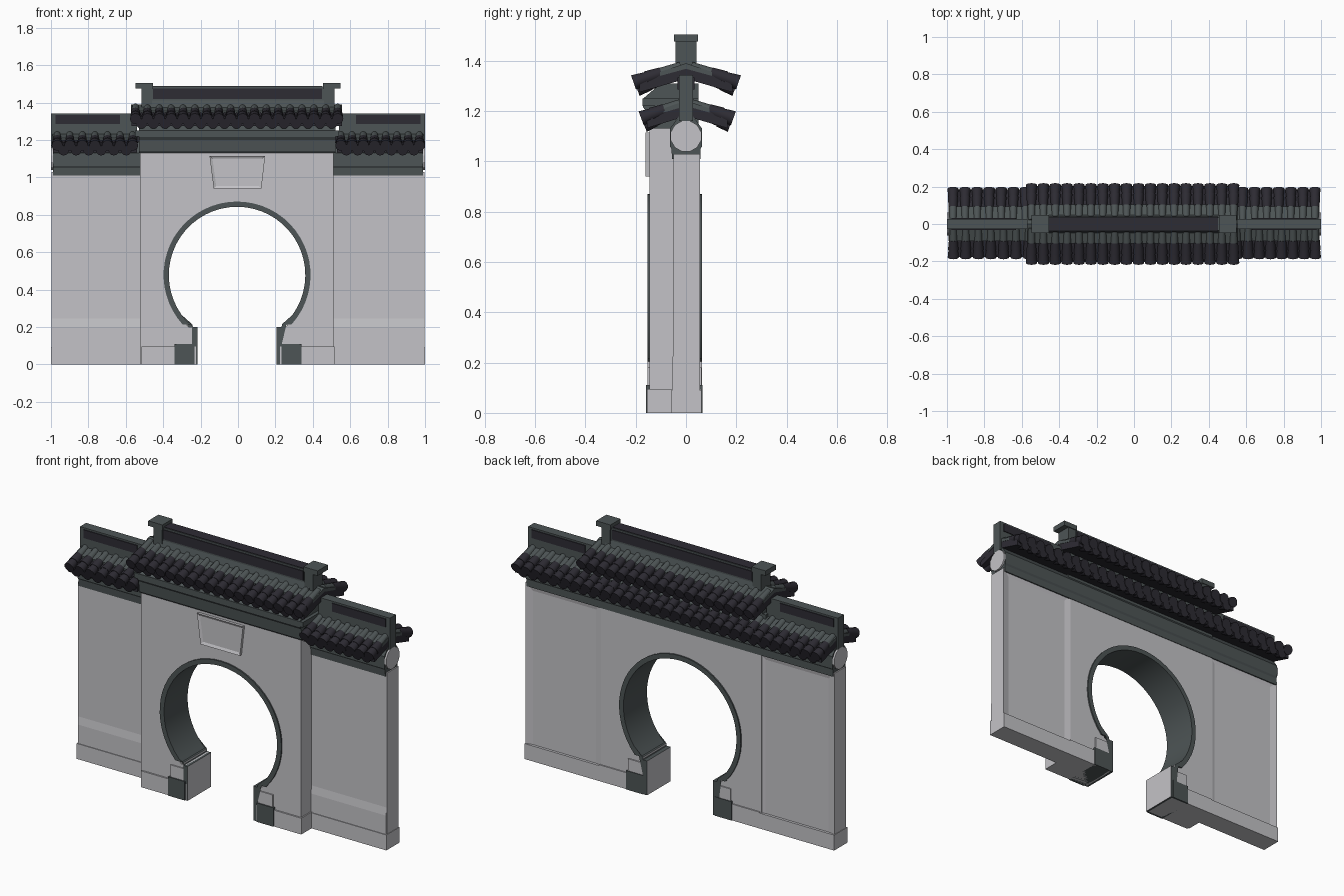
import bpy, bmesh, math
from mathutils import Matrix, Vector

if "Cube" in bpy.data.objects:
    bpy.data.objects.remove(bpy.data.objects["Cube"])


def material(name, rgb):
    m = bpy.data.materials.new(name)
    m.diffuse_color = (*rgb, 1)
    m.use_nodes = True
    m.node_tree.nodes["Principled BSDF"].inputs["Base Color"].default_value = m.diffuse_color
    return m


PLASTER = material("white_plaster", (0.55, 0.545, 0.57))
STONE = material("grey_stone", (0.075, 0.09, 0.092))
TILE = material("dark_tile", (0.027, 0.025, 0.034))


def finish(name, bm, mats, smooth=False):
    bmesh.ops.recalc_face_normals(bm, faces=bm.faces)
    me = bpy.data.meshes.new(name)
    bm.to_mesh(me)
    bm.free()
    for m in mats:
        me.materials.append(m)
    ob = bpy.data.objects.new(name, me)
    bpy.context.collection.objects.link(ob)
    if smooth:
        bpy.ops.object.select_all(action='DESELECT')
        ob.select_set(True)
        bpy.context.view_layer.objects.active = ob
        bpy.ops.object.shade_smooth_by_angle(angle=math.radians(40))
    return ob


def add_prism(bm, pts, axis, a, b, mi=0):
    """Extrude a 2D outline along x (points are y,z) or along y (points are x,z)."""
    def at(p, t):
        return (t, p[0], p[1]) if axis == 'x' else (p[0], t, p[1])
    A = [bm.verts.new(at(p, a)) for p in pts]
    B = [bm.verts.new(at(p, b)) for p in pts]
    faces = [bm.faces.new(A), bm.faces.new(B)]
    n = len(pts)
    for i in range(n):
        j = (i + 1) % n
        faces.append(bm.faces.new((A[i], A[j], B[j], B[i])))
    for f in faces:
        f.material_index = mi
    return faces


def prism(name, pts, axis, a, b, mat):
    bm = bmesh.new()
    add_prism(bm, pts, axis, a, b)
    return finish(name, bm, [mat])


def box(name, x0, x1, y0, y1, z0, z1, mat):
    return prism(name, [(x0, z0), (x1, z0), (x1, z1), (x0, z1)], 'y', y0, y1, mat)


def inset_face(bm, normal, thickness, depth):
    bmesh.ops.recalc_face_normals(bm, faces=bm.faces)
    bm.normal_update()
    fs = [f for f in bm.faces if f.normal.dot(Vector(normal)) > 0.99]
    bmesh.ops.inset_individual(bm, faces=fs, thickness=thickness, depth=depth)


# Keyhole outline: left foot, round arch, right foot
CZ, CX = 0.478, -0.005


def keyhole(r, jamb, zj, n=40):
    a0 = math.asin((zj - CZ) / r)
    arc = [(CX + r * math.cos(t), CZ + r * math.sin(t))
           for t in (math.pi - a0 + (2 * a0 - math.pi) * i / n for i in range(n + 1))]
    return [(CX - jamb, 0), (CX - jamb, zj)] + arc + [(CX + jamb, zj), (CX + jamb, 0)]


# Central wall with the moon gate opening
prism("gate_wall", keyhole(0.38, 0.225, 0.2) +
      [(0.51, 0), (0.51, 1.135), (-0.525, 1.135), (-0.525, 0)], 'y', -0.146, 0.055, PLASTER)

# Stone lining of the opening; inner faces of the feet are plaster
bm = bmesh.new()
add_prism(bm, keyhole(0.365, 0.212, 0.2) + keyhole(0.393, 0.24, 0.215)[::-1], 'y', -0.154, 0.063)
bm.normal_update()
for f in bm.faces:
    if abs(f.normal.x) > 0.9 and f.calc_center_median().z < 0.15:
        f.material_index = 1
finish("arch_lining", bm, [STONE, PLASTER], True)

# Feet beside the opening, and plinths
for s, side in ((-1, "left"), (1, "right")):
    def sx(u, v):
        return sorted((s * u, s * v))
    box(side + "_foot_stone", *sx(0.232, 0.34), -0.16, 0.066, 0, 0.11, STONE)
    box(side + "_foot_cap", *sx(0.235, 0.33), -0.153, 0.062, 0.11, 0.18, PLASTER)
    box(side + "_gate_plinth", *sx(0.225, 0.517), -0.155, 0.062, 0, 0.095, PLASTER)
    box(side + "_wing_plinth", *sx(0.5, 1.0), -0.06, 0.062, 0, 0.09, PLASTER)
    prism(side + "_wing_dado", [(-0.056, 0.08), (-0.056, 0.2), (-0.048, 0.26), (0, 0.26), (0, 0.08)],
          'x', *sx(0.5, 0.995), PLASTER)

    # Side wall with a shallow panel on the back
    bm = bmesh.new()
    u, v = sx(0.505, 0.997)
    add_prism(bm, [(u, 0), (v, 0), (v, 1.03), (u, 1.03)], 'y', -0.05, 0.055)
    inset_face(bm, (0, 1, 0), 0.06, -0.008)
    finish(side + "_wing_wall", bm, [PLASTER])

    # Rounded white end of the wing cornice
    end = [(0.063 * math.cos(t), 1.1 + 0.063 * math.sin(t))
           for t in (math.pi / 6 * i + math.pi / 12 for i in range(12))]
    prism(side + "_cornice_end", end, 'x', *sx(0.97, 1.0), PLASTER)

    # Wing ridge with dark panels
    box(side + "_wing_ridge", *sx(0.54, 1.0), -0.028, 0.028, 1.16, 1.343, STONE)
    for y in (-0.03, 0.03):
        box(side + "_wing_ridge_panel", *sx(0.63, 0.975), y - 0.003, y + 0.003, 1.285, 1.333, TILE)

    # Main ridge end blocks
    box(side + "_ridge_post", *sx(0.46, 0.515), -0.042, 0.042, 1.37, 1.48, STONE)
    box(side + "_ridge_cap", *sx(0.455, 0.547), -0.047, 0.047, 1.476, 1.505, STONE)

# Name plaque without lettering above the arch
bm = bmesh.new()
add_prism(bm, [(-0.13, 0.94), (0.125, 0.94), (0.145, 1.115), (-0.152, 1.115)], 'y', -0.161, -0.14)
inset_face(bm, (0, -1, 0), 0.02, -0.007)
finish("plaque", bm, [PLASTER])

# Cornices
prism("wing_cornice", [(-0.055, 1.01), (-0.058, 1.05), (-0.064, 1.06), (-0.064, 1.13), (-0.02, 1.19),
                       (0.02, 1.19), (0.064, 1.13), (0.064, 1.06), (0.058, 1.05), (0.058, 1.01)],
      'x', -0.99, 0.99, STONE)
prism("gate_cornice", [(-0.148, 1.13), (-0.155, 1.14), (-0.16, 1.2), (-0.17, 1.215), (-0.17, 1.25),
                       (-0.1, 1.31), (0.05, 1.31), (0.05, 1.13)], 'x', -0.53, 0.52, STONE)
box("gate_cornice_top", -0.55, 0.54, -0.172, 0.05, 1.22, 1.25, STONE)

# Main ridge with dark panels and top
prism("main_ridge", [(-0.05, 1.365), (-0.036, 1.41), (-0.036, 1.485), (0.036, 1.485), (0.036, 1.41),
                     (0.05, 1.365)], 'x', -0.5, 0.49, STONE)
for y in (-0.038, 0.038):
    box("main_ridge_panel", -0.455, 0.45, y - 0.003, y + 0.003, 1.42, 1.475, TILE)
box("main_ridge_top", -0.455, 0.45, -0.032, 0.032, 1.483, 1.488, TILE)


# Tiled roof slope: slab, grey upper strip, round cover tiles and drip tiles
def roof(name, x0, x1, side, y_end, z_top, z_end):
    bm = bmesh.new()
    start, end = Vector((0, side * 0.02, z_top)), Vector((0, side * y_end, z_end))
    slope = end - start
    rot = slope.to_track_quat('Z', 'Y').to_matrix().to_4x4()

    def tube(x, t0, t1, r0, r1, drop, mi):
        mid = start + slope * (t0 + t1) / 2 + Vector((x, 0, -drop))
        res = bmesh.ops.create_cone(bm, cap_ends=True, segments=12, radius1=r0, radius2=r1,
                                    depth=slope.length * (t1 - t0), matrix=Matrix.Translation(mid) @ rot)
        for f in {f for v in res["verts"] for f in v.link_faces}:
            f.material_index = mi

    ye = y_end - 0.02
    add_prism(bm, [(0, z_top), (side * ye, z_end + 0.002), (side * ye, z_end - 0.04), (0, z_top - 0.05)],
              'x', x0 + 0.01, x1 - 0.01)
    q = start + slope * 0.45
    add_prism(bm, [(0, z_top + 0.012), (q.y, q.z + 0.006), (q.y, q.z - 0.01), (0, z_top - 0.01)],
              'x', x0 + 0.008, x1 - 0.008, 1)
    n = round((x1 - x0) / 0.064)
    step = (x1 - x0) / n
    for i in range(n):
        x = x0 + step * (i + 0.5)
        tube(x, 0.0, 0.46, 0.018, 0.022, 0, 1)
        tube(x, 0.42, 0.75, 0.023, 0.028, 0, 0)
        tube(x, 0.7, 1.02, 0.024, 0.03, 0, 0)
        if i:
            tube(x - step / 2, 0.4, 0.72, 0.022, 0.026, 0.026, 0)
            tube(x - step / 2, 0.65, 0.94, 0.022, 0.028, 0.032, 0)
    finish(name, bm, [TILE, STONE], True)


roof("lower_roof_back", -1.0, 1.0, 1, 0.185, 1.23, 1.172)
roof("lower_roof_front_left", -1.0, -0.53, -1, 0.175, 1.23, 1.172)
roof("lower_roof_front_right", 0.52, 1.0, -1, 0.175, 1.23, 1.172)
for s, label in ((-1, "front"), (1, "back")):
    roof("upper_roof_" + label, -0.58, 0.565, s, 0.205, 1.378, 1.315)
